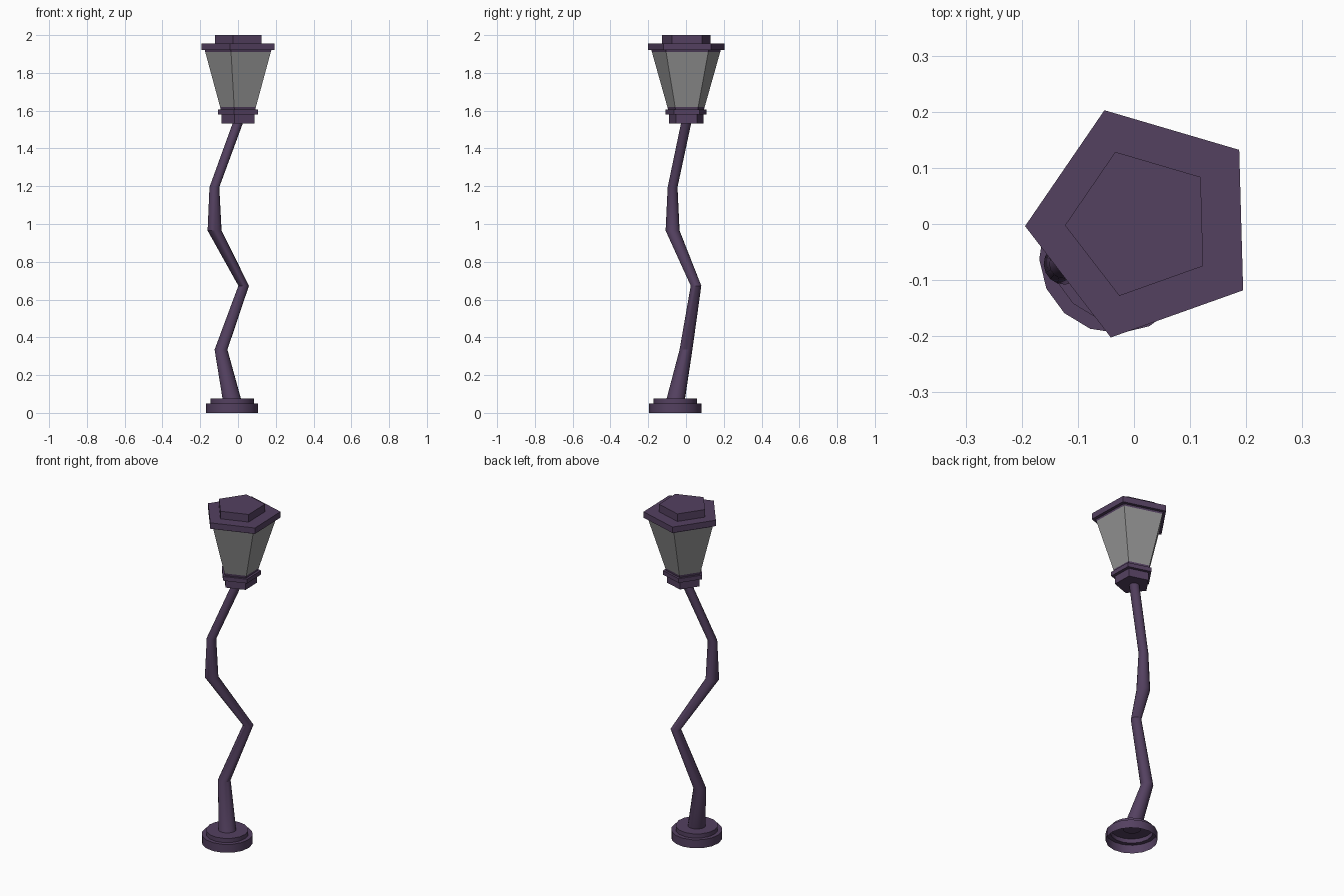
import bpy, bmesh, math

if "Cube" in bpy.data.objects:
    bpy.data.objects.remove(bpy.data.objects["Cube"])


def material(name, rgb):
    m = bpy.data.materials.new(name)
    m.diffuse_color = (*rgb, 1)
    m.use_nodes = True
    m.node_tree.nodes["Principled BSDF"].inputs["Base Color"].default_value = m.diffuse_color
    return m


PURPLE = material("purple_metal", (0.088, 0.052, 0.117))
GLASS = material("grey_glass", (0.30, 0.30, 0.30))


def loft(name, rings, sides, phase, cap_start=True, cap_end=True):
    """Stack horizontal n-sided rings (x, y, z, radius) and skin them."""
    bm = bmesh.new()
    loops = []
    for x, y, z, r in rings:
        angles = [math.radians(phase) + math.tau * i / sides for i in range(sides)]
        loops.append([bm.verts.new((x + r * math.cos(a), y + r * math.sin(a), z)) for a in angles])
    walls = []
    for a, b in zip(loops, loops[1:]):
        for i in range(sides):
            j = (i + 1) % sides
            walls.append(bm.faces.new((a[i], a[j], b[j], b[i])))
    if cap_start:
        bm.faces.new(loops[0][::-1])
    if cap_end:
        bm.faces.new(loops[-1])
    return finish(name, bm, walls)


def finish(name, bm, walls):
    # lantern panes: recess each wall and colour it as glass
    if name == "lantern_body":
        bmesh.ops.inset_individual(bm, faces=walls, thickness=0.014, depth=-0.012)
        for f in walls:
            f.material_index = 1
    mesh = bpy.data.meshes.new(name)
    bm.to_mesh(mesh)
    bm.free()
    mesh.materials.append(PURPLE)
    mesh.materials.append(GLASS)
    ob = bpy.data.objects.new(name, mesh)
    bpy.context.collection.objects.link(ob)
    return ob


def smooth(ob):
    bpy.ops.object.select_all(action='DESELECT')
    ob.select_set(True)
    bpy.context.view_layer.objects.active = ob
    bpy.ops.object.shade_smooth_by_angle(angle=math.radians(30))


def pentagon(name, *levels):
    """Lantern piece from (z, radius) levels, bounding box centred on the axis."""
    return loft(name, [(0.088 * r, 0.01 * r, z, r) for z, r in levels], 5, 37.6)


# stepped foot, hollow underneath
foot = [(0.138, 0), (0.138, 0.05), (0.115, 0.05), (0.115, 0.075), (0.04, 0.075)]
smooth(loft("foot", [(-0.031, -0.057, z, r) for r, z in foot], 16, 2.5, cap_start=False))

# crooked post
post = [(-0.032, -0.055, 0.07, 0.049), (-0.09, 0.0, 0.335, 0.034),
        (0.03, 0.053, 0.673, 0.028), (-0.124, -0.071, 0.965, 0.037),
        (-0.125, -0.071, 1.195, 0.026), (0.003, 0.003, 1.545, 0.027)]
smooth(loft("post", post, 16, 2.5))

# lantern collars
pentagon("lower_collar", (1.533, 0.096), (1.58, 0.096))
pentagon("upper_collar", (1.58, 0.115), (1.605, 0.115))
pentagon("lantern_sill", (1.605, 0.100), (1.62, 0.104))

# lantern body with glass panes
pentagon("lantern_body", (1.62, 0.104), (1.91, 0.190))

# roof slab and cap
pentagon("roof", (1.91, 0.190), (1.92, 0.193), (1.92, 0.213), (1.955, 0.213))
pentagon("roof_cap", (1.955, 0.135), (2.0, 0.135))
